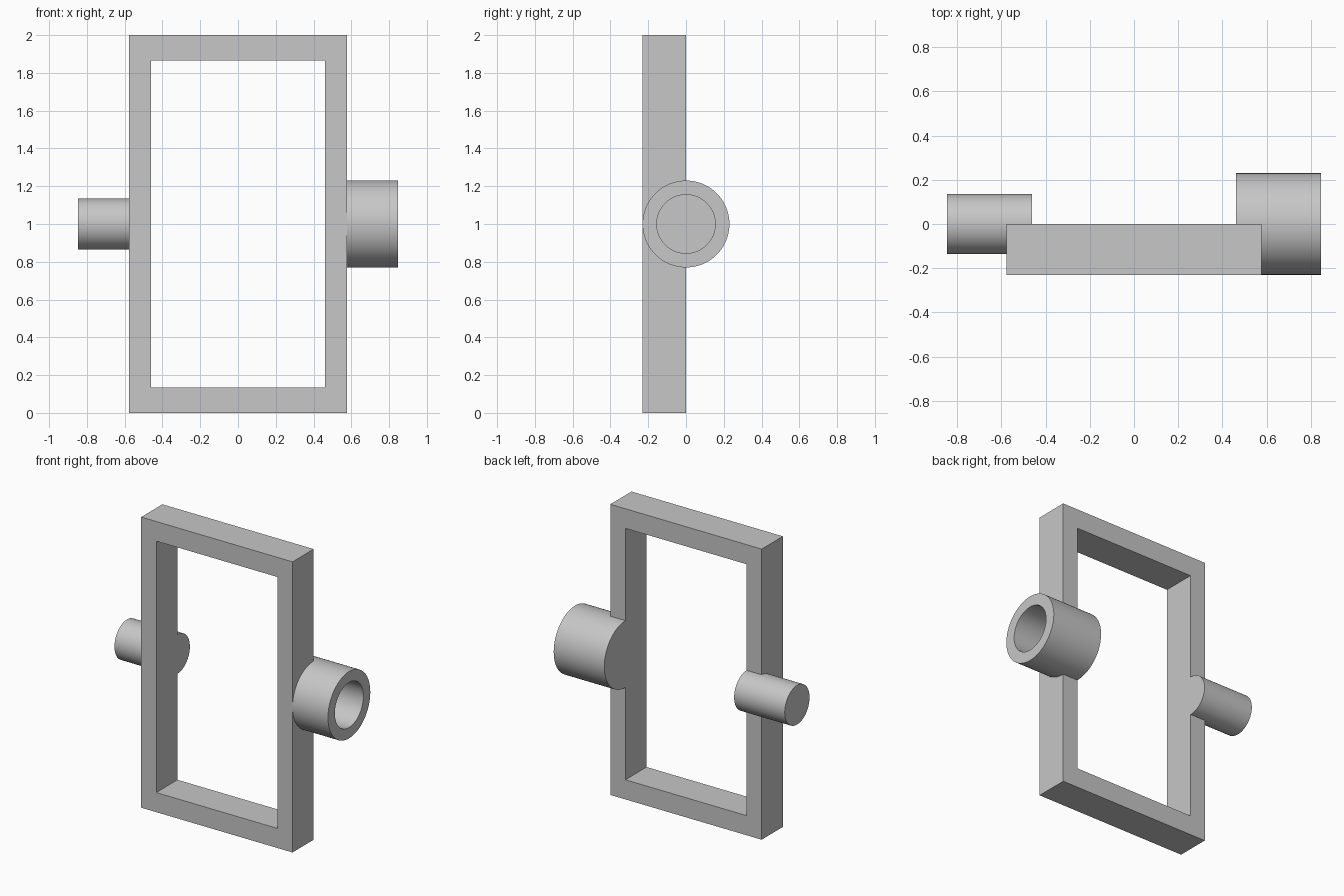
import bpy
import bmesh
from math import pi, cos, sin

if "Cube" in bpy.data.objects:
    bpy.data.objects.remove(bpy.data.objects["Cube"], do_unlink=True)

GREY = (0.57, 0.57, 0.57, 1.0)
grey = bpy.data.materials.new("plain_grey")
grey.use_nodes = True
grey.diffuse_color = GREY
grey.node_tree.nodes["Principled BSDF"].inputs["Base Color"].default_value = GREY

HALF_W, WALL_X, WALL_Z = 0.576, 0.115, 0.135
HEIGHT, DEPTH = 2.0, 0.23
INNER = HALF_W - WALL_X
REACH = 0.846
SIDES = 96


def make_object(name, bm, smooth=False):
    bmesh.ops.recalc_face_normals(bm, faces=bm.faces[:])
    mesh = bpy.data.meshes.new(name)
    bm.to_mesh(mesh)
    bm.free()
    mesh.materials.append(grey)
    obj = bpy.data.objects.new(name, mesh)
    bpy.context.collection.objects.link(obj)
    if smooth:
        bpy.ops.object.select_all(action="DESELECT")
        obj.select_set(True)
        bpy.context.view_layer.objects.active = obj
        bpy.ops.object.shade_smooth_by_angle(angle=pi / 6)
    return obj


def rectangle(bm, half, low, high, y):
    corners = ((-half, low), (half, low), (half, high), (-half, high))
    return [bm.verts.new((x, y, z)) for x, z in corners]


def bridge(bm, a, b):
    for i in range(len(a)):
        j = (i + 1) % len(a)
        bm.faces.new((a[i], a[j], b[j], b[i]))


def turned_part(name, profile):
    """Turn (x, radius) points about the x axis and cap both ends."""
    bm = bmesh.new()
    rings = []
    for x, r in profile:
        angles = [2 * pi * i / SIDES for i in range(SIDES)]
        rings.append([bm.verts.new((x, r * cos(a), HEIGHT / 2 + r * sin(a)))
                      for a in angles])
    for a, b in zip(rings, rings[1:]):
        bridge(bm, a, b)
    bm.faces.new(rings[0])
    bm.faces.new(rings[-1])
    return make_object(name, bm, smooth=True)


# Rectangular frame: four loops joined into a closed ring
bm = bmesh.new()
loops = []
for y in (-DEPTH, 0):
    outer = rectangle(bm, HALF_W, 0, HEIGHT, y)
    inner = rectangle(bm, INNER, WALL_Z, HEIGHT - WALL_Z, y)
    loops.append((outer, inner))
(front_out, front_in), (back_out, back_in) = loops
for a, b in ((front_out, front_in), (front_in, back_in),
             (back_in, back_out), (back_out, front_out)):
    bridge(bm, a, b)
make_object("frame", bm)

# Solid pin on the right
turned_part("hinge_pin", [(-REACH, 0.135), (-INNER, 0.135)])

# Hollow socket on the left, with a blind bore
turned_part("hinge_socket", [(INNER, 0.23), (REACH, 0.23),
                             (REACH, 0.155), (HALF_W, 0.155)])
